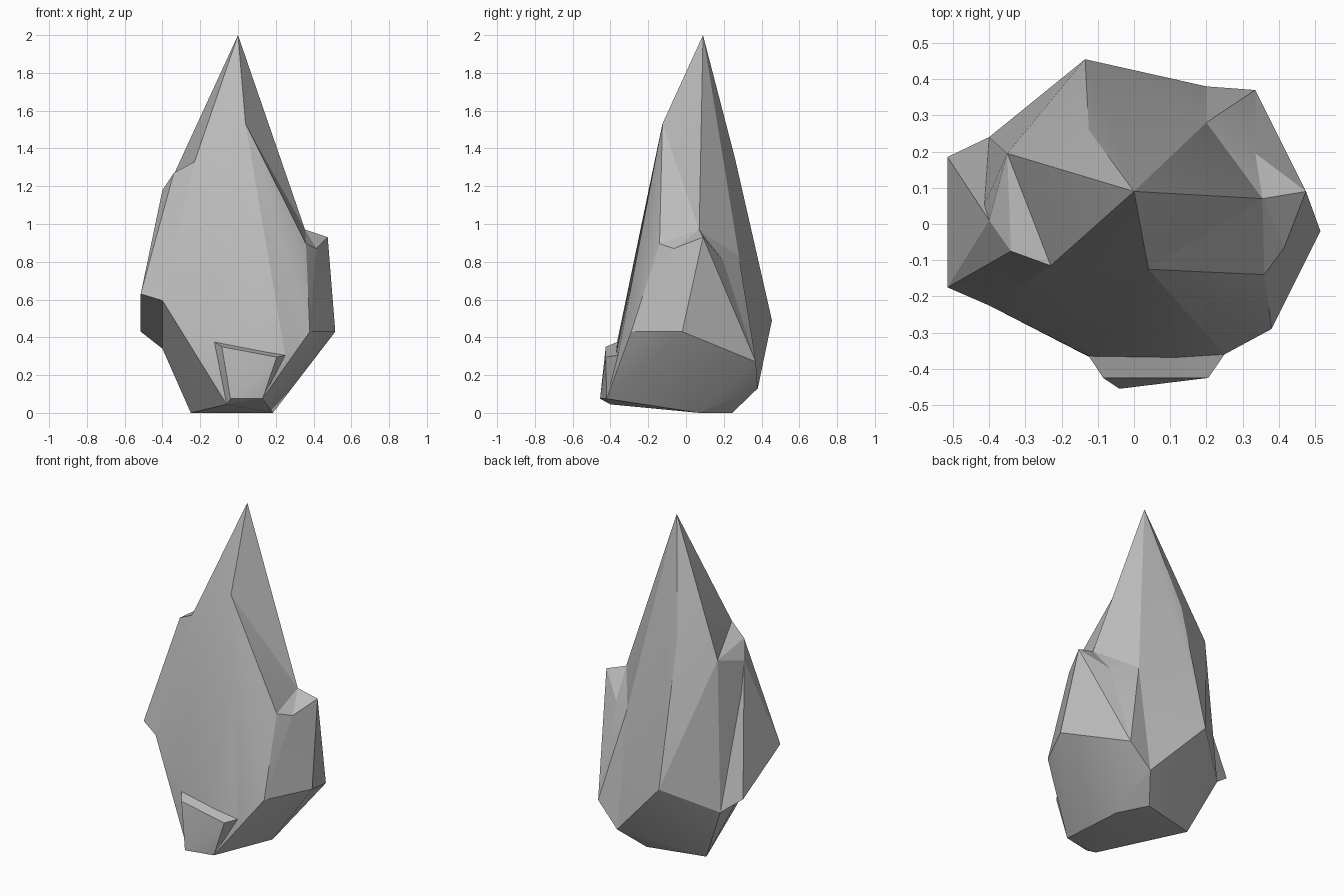
import bpy, bmesh, math

if "Cube" in bpy.data.objects:
    bpy.data.objects.remove(bpy.data.objects["Cube"], do_unlink=True)

# One stone colour for the whole rock
stone = bpy.data.materials.new("grey_stone")
stone.use_nodes = True
colour = (0.5, 0.5, 0.5, 1)
stone.diffuse_color = colour
bsdf = next(n for n in stone.node_tree.nodes if n.type == "BSDF_PRINCIPLED")
bsdf.inputs["Base Color"].default_value = colour
bsdf.inputs["Roughness"].default_value = 0.9


def chunk(name, corners):
    """Make one solid piece of stone, stretched tight around its corners."""
    bm = bmesh.new()
    for corner in corners:
        bm.verts.new(corner)
    bmesh.ops.convex_hull(bm, input=bm.verts)
    loose = [v for v in bm.verts if not v.link_faces]
    bmesh.ops.delete(bm, geom=loose, context="VERTS")
    bmesh.ops.recalc_face_normals(bm, faces=bm.faces)
    mesh = bpy.data.meshes.new(name)
    bm.to_mesh(mesh)
    bm.free()
    mesh.materials.append(stone)
    piece = bpy.data.objects.new(name, mesh)
    bpy.context.collection.objects.link(piece)
    # Soft shading across shallow folds, crisp main ridges
    bpy.ops.object.select_all(action="DESELECT")
    piece.select_set(True)
    bpy.context.view_layer.objects.active = piece
    bpy.ops.object.shade_smooth_by_angle(angle=math.radians(20))


# Corners of the spire
apex = (0, .09, 2)
brow = (.04, -.125, 1.53)
cheek = (-.23, -.115, 1.33)
nape = (-.125, .26, 1.345)
back = (-.135, .455, .49)
heel = (.2, .38, .13)

# Corners of the base
foot_right = (-.25, .16, 0)
foot_back = (.095, .245, 0)
foot_left = (.185, .07, 0)
chip_root = (-.06, -.4, .045)
chip_base = (.13, -.42, .075)
base = [foot_right, foot_back, foot_left, chip_root, chip_base]

# Corners of the shard on the right side
shard_back = (-.35, .195, 1.24)
shard_front = (-.34, -.075, 1.27)
shard_tip = (-.4, .01, 1.18)
shard_edge = (-.515, -.175, .63)
shard_fold = (-.4, -.225, .595)
shard_low = (-.515, .185, .43)
shard_root = (-.4, .24, .34)

# Corners of the broken ledge and hips on the left side
ledge_inner = (.355, .07, .97)
ledge_outer = (.475, .09, .93)
ledge_lip = (.415, -.065, .87)
ledge_front = (.36, -.14, .895)
ledge_back = (.335, .195, .81)
ledge_heel = (.2, .28, .83)
hip_front = (.38, -.29, .43)
hip_side = (.515, -.02, .43)
hip_back = (.335, .37, .27)
hips = [hip_front, hip_side, hip_back]

# Corners of the small chip low on the front
chip_right = (-.125, -.365, .375)
chip_left = (.25, -.36, .305)
chip_top_right = (-.085, -.425, .35)
chip_top_left = (.205, -.425, .295)
chip_toe = (-.04, -.455, .075)

# Main body from the foot to the pointed top
chunk("spire", base + [apex, brow, cheek, nape, back, heel,
                       shard_back, shard_fold, shard_root,
                       ledge_inner, ledge_heel, chip_right, chip_left])

# Left side of the body, up to the ledge
chunk("left_flank", base + hips + [brow, heel, ledge_inner, ledge_front,
                                   ledge_back, ledge_heel, chip_left])

# Ledge with its step towards the front
chunk("left_ledge", hips + [ledge_inner, ledge_outer, ledge_lip, ledge_back])
chunk("ledge_step", [ledge_inner, ledge_front, ledge_lip,
                     hip_front, hip_side])

# Shard, with a hollow fold between its upper and lower piece
shard_core = [cheek, shard_front, shard_tip, shard_edge,
              shard_fold, shard_root]
chunk("upper_shard", shard_core + [shard_back])
chunk("lower_shard", shard_core + [shard_low])

# Front chip
chunk("front_chip", [chip_right, chip_left, chip_root, chip_base,
                     chip_top_right, chip_top_left, chip_toe])
